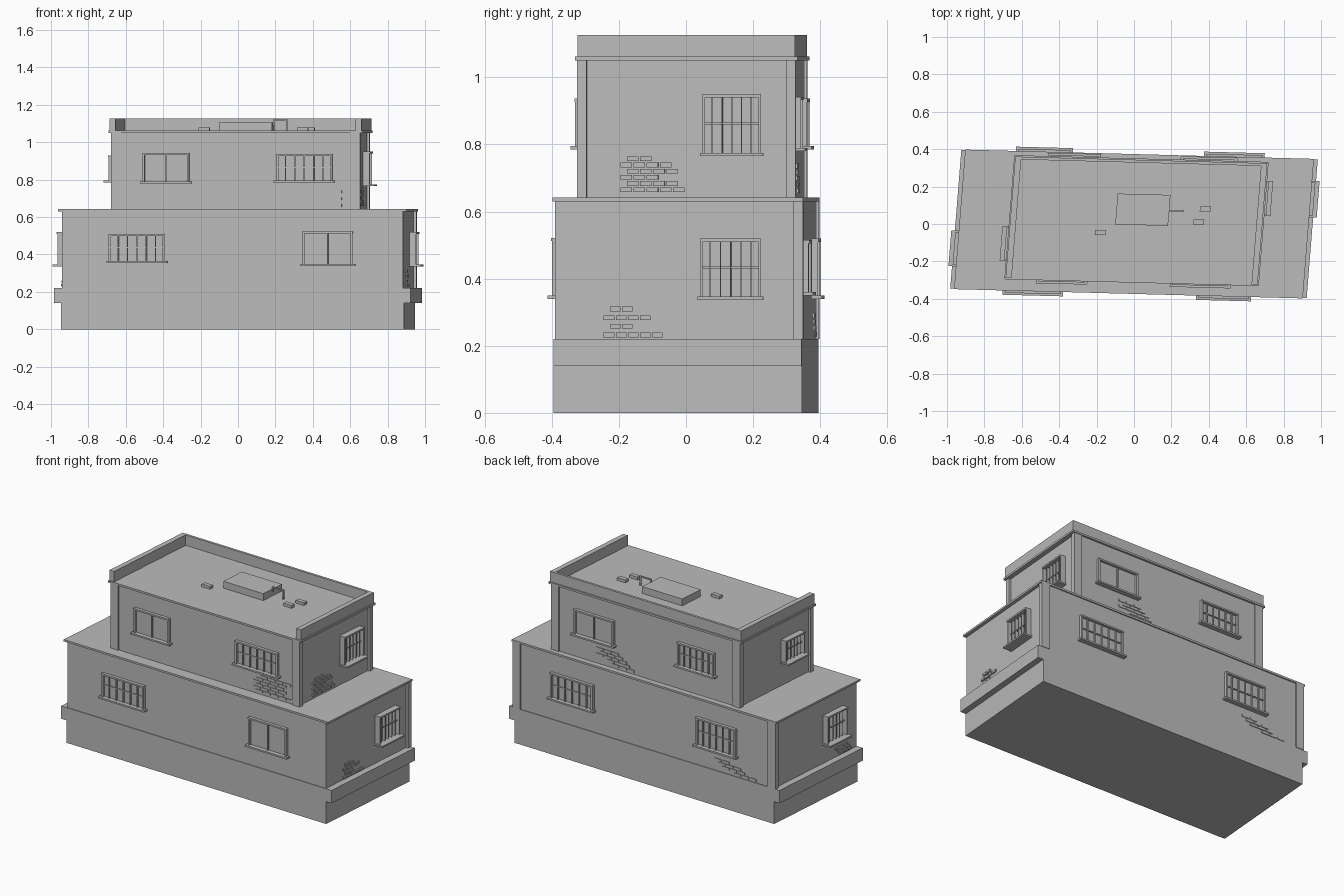
import bpy
import bmesh
from mathutils import Matrix, Vector

cube = bpy.data.objects.get("Cube")
if cube:
    bpy.data.objects.remove(cube, do_unlink=True)

# One plain grey for the whole building
grey = bpy.data.materials.new("plain_grey")
grey.use_nodes = True
COLOUR = (0.5, 0.5, 0.5, 1)
grey.diffuse_color = COLOUR
grey.node_tree.nodes["Principled BSDF"].inputs["Base Color"].default_value = COLOUR

# The plan is a slightly skewed rectangle
SKEW_X, SKEW_Y = 0.08, -0.0265
SKEW = Matrix(((1, SKEW_X, 0, 0), (SKEW_Y, 1, 0, 0), (0, 0, 1, 0), (0, 0, 0, 1)))


def build(name, boxes):
    """Make one object from boxes given as (x0, x1, y0, y1, z0, z1)."""
    bm = bmesh.new()
    for x0, x1, y0, y1, z0, z1 in boxes:
        centre = Vector((x0 + x1, y0 + y1, z0 + z1)) / 2
        size = Matrix.Diagonal((abs(x1 - x0), abs(y1 - y0), abs(z1 - z0), 1))
        bmesh.ops.create_cube(bm, size=1, matrix=SKEW @ Matrix.Translation(centre) @ size)
    mesh = bpy.data.meshes.new(name)
    bm.to_mesh(mesh)
    bm.free()
    mesh.materials.append(grey)
    obj = bpy.data.objects.new(name, mesh)
    bpy.context.collection.objects.link(obj)
    return obj


# Wall planes of each storey: left end, right end, front, back
WALLS = {
    "lower": {"left": -0.912, "right": 0.912, "front": -0.366, "back": 0.366},
    "upper": {"left": -0.641, "right": 0.664, "front": -0.30, "back": 0.338},
}


def wall_box(storey, side, a0, a1, d0, d1, z0, z1):
    """Box on a wall: a runs along the wall, d is the distance outwards."""
    w = WALLS[storey][side]
    sign = 1 if side in ("right", "back") else -1
    if side in ("front", "back"):
        shift = SKEW_X * w
        return (a0 - shift, a1 - shift, w + sign * d0, w + sign * d1, z0, z1)
    shift = SKEW_Y * w
    return (w + sign * d0 * 2, w + sign * d1 * 2, a0 - shift, a1 - shift, z0, z1)


def window(storey, side, a0, a1, z0, z1, bars):
    def part(*dims):
        return wall_box(storey, side, *dims)
    t = 0.012 if side in ("front", "back") else 0.007
    h = 0.01
    name = f"{storey}_{side}_window_{'barred' if bars > 1 else 'plain'}"
    # Frame
    build(name + "_frame", [
        part(a0, a0 + t, 0, 0.017, z0, z1),
        part(a1 - t, a1, 0, 0.017, z0, z1),
        part(a0, a1, 0, 0.019, z1 - h, z1)])
    # Pane with glazing bars
    glazing = [part(a0 + t, a1 - t, 0, 0.003, z0, z1 - h)]
    for i in range(1, bars + 1):
        c = a0 + (a1 - a0) * i / (bars + 1)
        glazing.append(part(c - t / 4, c + t / 4, 0.003, 0.012, z0, z1 - h))
    if bars > 1:
        m = (z0 + z1) / 2
        glazing.append(part(a0 + t, a1 - t, 0.003, 0.009, m - 0.003, m + 0.003))
    build(name + "_glazing", glazing)
    # Sill
    build(name + "_sill", [part(a0 - t, a1 + t, 0, 0.03, z0 - h, z0)])


def bricks(storey, side, start, width, z0, rows):
    """Exposed bricks; each row is (first offset, count), bottom row first."""
    boxes = []
    for r, (offset, count) in enumerate(rows):
        z = z0 + r * 0.0185 * (1.4 if storey == "lower" and side == "right" else 1)
        for i in range(count):
            a = start + (offset + i) * width
            boxes.append(wall_box(storey, side, a, a + width * 0.88, 0, 0.004, z, z + 0.014))
    build(f"{storey}_{side}_bricks", boxes)


# Plinth, ledge and lower storey
build("plinth", [(-0.916, 0.916, -0.37, 0.37, 0, 0.14)])
build("ledge", [(-0.953, 0.953, -0.37, 0.37, 0.14, 0.22)])
build("lower_walls", [(-0.912, 0.912, -0.366, 0.366, 0.22, 0.63)])
build("lower_roof_slab", [(-0.932, 0.932, -0.373, 0.373, 0.63, 0.642)])

# Upper storey
build("upper_walls", [(-0.641, 0.664, -0.30, 0.338, 0.64, 1.05)])
build("upper_roof_slab", [(-0.668, 0.692, -0.313, 0.35, 1.05, 1.062)])

# Parapet on three sides, open at the front
build("parapet", [
    (-0.662, -0.63, -0.305, 0.343, 1.06, 1.127),
    (0.653, 0.685, -0.305, 0.343, 1.06, 1.127),
    (-0.63, 0.653, 0.328, 0.343, 1.06, 1.127)])

# Corner pilasters
for storey, sides, z0, z1 in (("upper", ("front", "back"), 0.64, 1.05),
                              ("lower", ("back",), 0.22, 0.63)):
    boxes = []
    for fb in sides:
        for end in ("left", "right"):
            u, v = WALLS[storey][end], WALLS[storey][fb]
            su, sv = (1 if u > 0 else -1), (1 if v > 0 else -1)
            boxes.append((u - su * 0.04, u + su * 0.014, v - sv * 0.022, v + sv * 0.007, z0, z1))
    build(storey + "_pilasters", boxes)

# Windows
for args in (
    ("lower", "front", -0.69, -0.39, 0.365, 0.51, 5),
    ("lower", "front", 0.345, 0.615, 0.35, 0.522, 1),
    ("upper", "front", -0.51, -0.26, 0.79, 0.942, 1),
    ("upper", "front", 0.205, 0.505, 0.795, 0.937, 5),
    ("lower", "back", 0.385, 0.685, 0.36, 0.515, 5),
    ("lower", "back", -0.62, -0.34, 0.35, 0.52, 5),
    ("upper", "back", 0.26, 0.54, 0.79, 0.942, 1),
    ("upper", "back", -0.45, -0.19, 0.795, 0.937, 5),
    ("lower", "right", 0.043, 0.224, 0.347, 0.52, 5),
    ("lower", "left", -0.22, -0.043, 0.347, 0.52, 5),
    ("upper", "right", 0.05, 0.224, 0.775, 0.95, 5),
    ("upper", "left", -0.19, -0.02, 0.795, 0.93, 5),
):
    window(*args)

# Patches of bare brick
bricks("upper", "front", 0.325, 0.055, 0.655,
       [(0.3, 5), (0, 4), (0.3, 4), (0, 4), (0.3, 4), (0.9, 4)])
bricks("upper", "back", 0.12, 0.055, 0.655,
       [(0, 3), (0.6, 3), (1, 4), (1.5, 3), (2, 3)])
bricks("lower", "back", -0.76, 0.055, 0.228, [(0, 3), (1.5, 3), (2, 3), (3.5, 2)])
bricks("upper", "right", -0.195, 0.039, 0.658,
       [(0, 5), (0.5, 4), (0, 3), (0.5, 4), (0, 4), (0.5, 2)])
bricks("lower", "right", -0.245, 0.036, 0.225, [(0, 5), (0.5, 2), (0, 4), (0.5, 2), ][:3] + [(0.5, 2), ][:1] )
bricks("lower", "left", -0.29, 0.036, 0.228, [(0, 3), (0.5, 3), (1, 3)])

# Rooftop unit, its pipe and loose bricks
build("roof_unit", [(-0.1, 0.182, -0.005, 0.16, 1.06, 1.105)])
build("roof_pipe", [
    (0.18, 0.262, 0.073, 0.081, 1.113, 1.121),
    (0.18, 0.19, 0.073, 0.081, 1.09, 1.121),
    (0.254, 0.262, 0.073, 0.081, 1.06, 1.121)])
build("loose_bricks", [
    (x, x + 0.058, y, y + 0.027, 1.06, 1.08)
    for x, y in ((-0.205, -0.064), (0.315, 0.006), (0.345, 0.077))])
